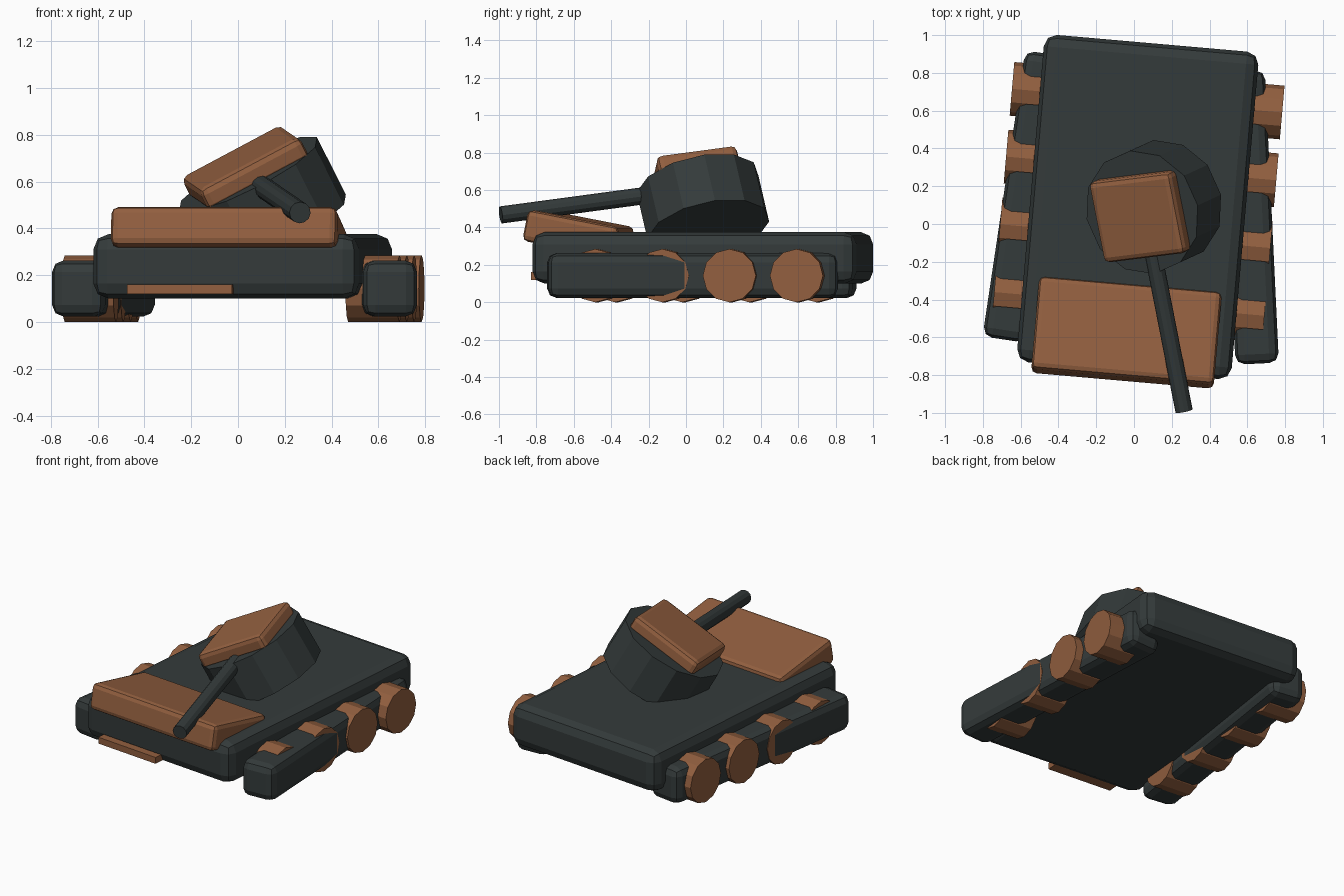
import bpy
from math import radians
from mathutils import Matrix, Vector

cube = bpy.data.objects.get("Cube")
if cube:
    bpy.data.objects.remove(cube, do_unlink=True)


def material(name, rgb):
    m = bpy.data.materials.new(name)
    m.use_nodes = True
    color = (*rgb, 1)
    m.diffuse_color = color
    bsdf = next(n for n in m.node_tree.nodes if n.type == 'BSDF_PRINCIPLED')
    bsdf.inputs["Base Color"].default_value = color
    bsdf.inputs["Roughness"].default_value = 0.8
    return m


steel = material("dark steel", (0.034, 0.043, 0.043))
rust = material("rust brown", (0.29, 0.115, 0.05))


def place(loc, yaw=0, pitch=0):
    return (Matrix.Translation(loc) @ Matrix.Rotation(radians(yaw), 4, 'Z')
            @ Matrix.Rotation(radians(pitch), 4, 'X'))


def finish(name, matrix, size, mat, bevel, segments):
    ob = bpy.context.object
    ob.name = name
    ob.data.transform(Matrix.Diagonal((*size, 1)))
    ob.matrix_world = matrix
    ob.data.materials.append(mat)
    if bevel:
        mod = ob.modifiers.new("Bevel", 'BEVEL')
        mod.width = bevel
        mod.segments = segments
        mod.limit_method = 'ANGLE'
        mod.angle_limit = radians(40)
    return ob


def box(name, matrix, size, mat, bevel=0, segments=2):
    bpy.ops.mesh.primitive_cube_add(size=1)
    return finish(name, matrix, size, mat, bevel, segments)


def drum(name, matrix, radius, depth, mat, sides=12, bevel=0):
    bpy.ops.mesh.primitive_cylinder_add(vertices=sides, radius=1, depth=1)
    return finish(name, matrix, (radius, radius, depth), mat, bevel, 1)


# Hull, slewed slightly
hull = place((0.02, 0.09, 0.2375), yaw=-5)
box("hull", hull, (1.14, 1.74, 0.275), steel, 0.065)

# Loose front plate and tow bar
box("front_plate", place((-0.04, -0.575, 0.365), yaw=-5, pitch=-11),
    (0.97, 0.50, 0.17), rust, 0.03)
box("tow_bar", hull @ Matrix.Translation((-0.19, -0.88, -0.0975)),
    (0.45, 0.08, 0.042), rust)

# Tracks knocked out of line
box("left_track", place((0.615, 0.035, 0.143), yaw=2.75),
    (0.23, 1.55, 0.24), steel, 0.05)
box("right_track", place((-0.575, 0.145, 0.143), yaw=-8.5),
    (0.23, 1.53, 0.24), steel, 0.05)

# Road wheels, in line with the hull
axle = Matrix.Rotation(radians(90), 4, 'Y')
for side, label in ((1, "left"), (-1, "right")):
    for i in range(4):
        spot = Matrix.Translation((side * 0.608, 0.025 + 0.36 * (i - 1.5), -0.095))
        drum(f"{label}_wheel_{i + 1}", hull @ spot @ axle, 0.1425, 0.22, rust)

# Turret frame: tipped toward the right and forward
back = Vector((-0.19, 0.97, 0.13)).normalized()
up = Vector((-0.447, -0.167, 0.877))
across = back.cross(up).normalized()
up = across.cross(back)
turret = Matrix((across, back, up)).transposed().to_4x4()
turret.translation = (0.105, 0.09, 0.51)

drum("turret", turret, 0.335, 0.28, steel)
box("hatch", turret @ Matrix.Translation((0, -0.015, 0.17)),
    (0.49, 0.44, 0.11), rust, 0.03)

# Gun barrel along the turret's forward axis
length = 0.85
barrel = turret @ Matrix.Rotation(radians(90), 4, 'X')
barrel.translation = Vector((0.265, -0.99, 0.467)) + back * (length / 2)
drum("gun_barrel", barrel, 0.046, length, steel)
